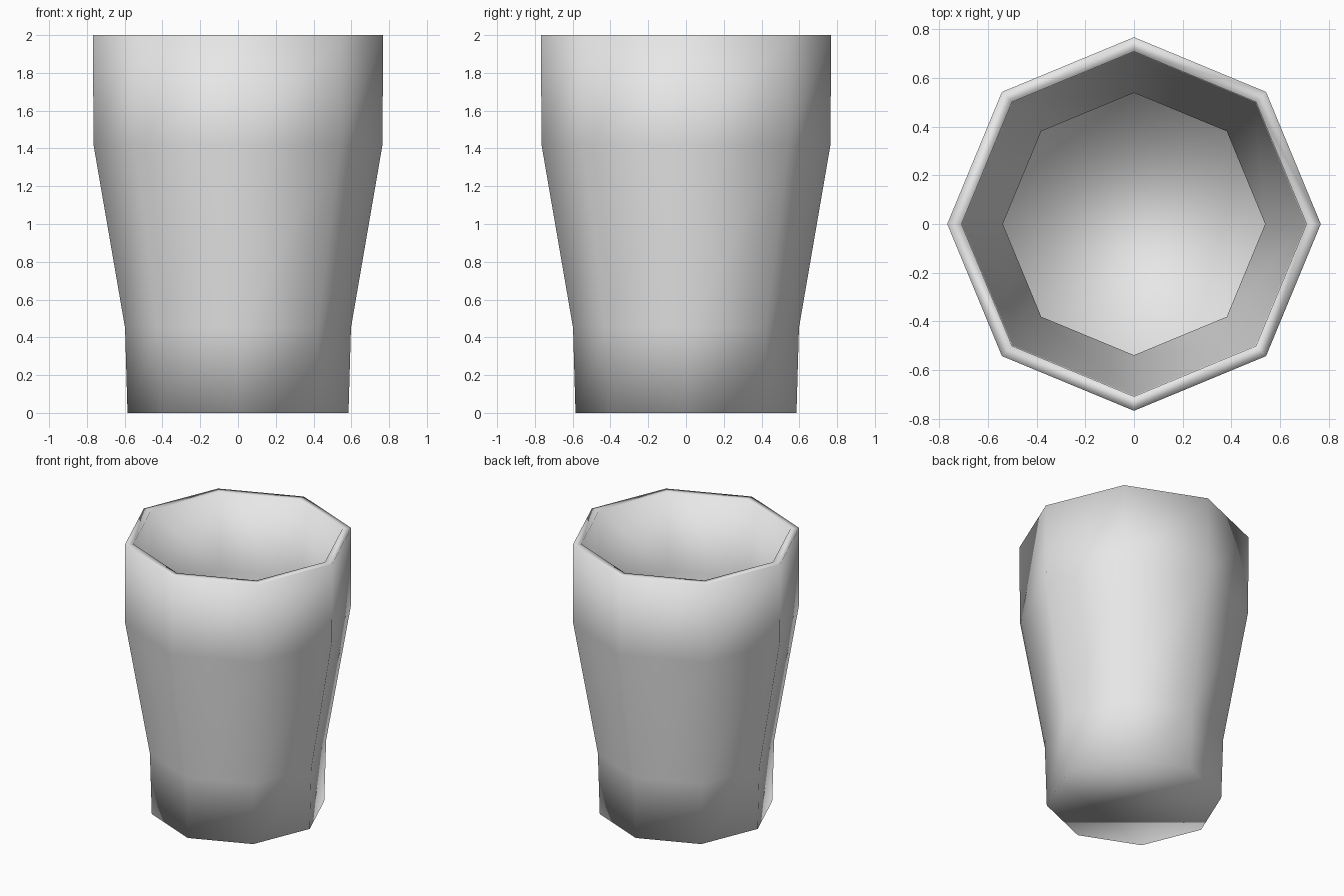
import bpy
import bmesh
from math import cos, sin, tau

cube = bpy.data.objects.get("Cube")
if cube:
    bpy.data.objects.remove(cube, do_unlink=True)

SIDES = 8
WALL = 0.059
# Outer wall as (radius, height), from base to rim
PROFILE = [(0.585, 0.0), (0.598, 0.45), (0.765, 1.42), (0.768, 2.0)]

# One flat material
grey = bpy.data.materials.new("plain_grey")
grey.use_nodes = True
colour = (0.8, 0.8, 0.8, 1.0)
grey.diffuse_color = colour
grey.node_tree.nodes["Principled BSDF"].inputs["Base Color"].default_value = colour


def ring(bm, radius, z):
    angles = [tau * i / SIDES for i in range(SIDES)]
    return [bm.verts.new((radius * cos(a), radius * sin(a), z)) for a in angles]


# Outer shell: base plus rings of wall faces, open at the top
bm = bmesh.new()
rings = [ring(bm, r, z) for r, z in PROFILE]
bm.faces.new(rings[0][::-1])
for low, high in zip(rings, rings[1:]):
    for i in range(SIDES):
        j = (i + 1) % SIDES
        bm.faces.new((low[i], low[j], high[j], high[i]))
for face in bm.faces:
    face.smooth = True

mesh = bpy.data.meshes.new("cup")
bm.to_mesh(mesh)
bm.free()
mesh.materials.append(grey)
cup = bpy.data.objects.new("cup", mesh)
bpy.context.collection.objects.link(cup)

# Wall thickness grows inwards, giving the rim, inner wall and inner floor
shell = cup.modifiers.new("wall_thickness", "SOLIDIFY")
shell.thickness = WALL
shell.offset = -1
